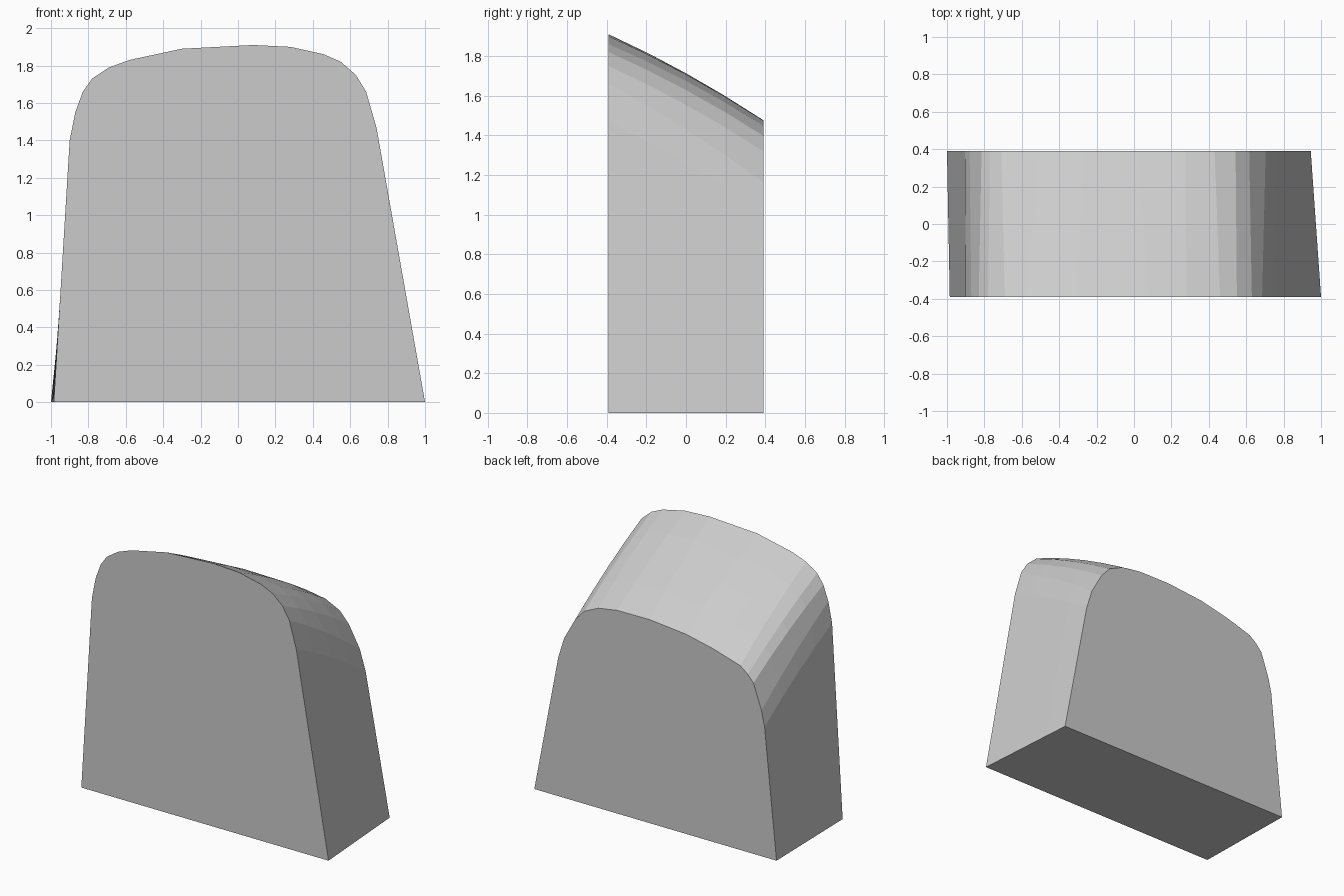
import bpy, bmesh

if "Cube" in bpy.data.objects:
    bpy.data.objects.remove(bpy.data.objects["Cube"])

# Front and back outlines (x, z), left foot over the crown to right foot
FRONT = [(-.985, 0), (-.90, 1.40), (-.87, 1.55), (-.83, 1.66), (-.78, 1.73), (-.69, 1.79),
         (-.58, 1.83), (-.30, 1.89), (.08, 1.91), (.28, 1.90), (.46, 1.86), (.55, 1.82),
         (.63, 1.75), (.685, 1.66), (.74, 1.47), (1.0, 0)]
BACK = [(-1.0, 0), (-.904, .947), (-.879, 1.057), (-.815, 1.24), (-.77, 1.29), (-.71, 1.337),
        (-.50, 1.40), (-.276, 1.449), (.02, 1.477), (.278, 1.475), (.431, 1.45), (.543, 1.398),
        (.616, 1.319), (.704, 1.163), (.752, 1.01), (.945, 0)]
HALF_DEPTH = 0.39
STEPS = 4
BULGE = 0.02

# Loft between the outlines, with a slight crown halfway along the sloping top
bm = bmesh.new()
rings = []
for i in range(STEPS + 1):
    t = i / STEPS
    ring = []
    for (x0, z0), (x1, z1) in zip(FRONT, BACK):
        z = z0 + (z1 - z0) * t
        if z > 0:
            z += BULGE * 4 * t * (1 - t)
        ring.append(bm.verts.new((x0 + (x1 - x0) * t, HALF_DEPTH * (2 * t - 1), z)))
    rings.append(ring)

n = len(FRONT)
for a, b in zip(rings, rings[1:]):
    for j in range(n):
        k = (j + 1) % n
        bm.faces.new((a[j], a[k], b[k], b[j]))

# Flat front and back ends
bm.faces.new(rings[0])
bm.faces.new(rings[-1])
bmesh.ops.recalc_face_normals(bm, faces=bm.faces)

mesh = bpy.data.meshes.new("rounded_block")
bm.to_mesh(mesh)
bm.free()
block = bpy.data.objects.new("rounded_block", mesh)
bpy.context.collection.objects.link(block)

# Single plain grey
grey = bpy.data.materials.new("light grey")
grey.diffuse_color = (0.6, 0.6, 0.6, 1)
grey.use_nodes = True
grey.node_tree.nodes["Principled BSDF"].inputs["Base Color"].default_value = grey.diffuse_color
mesh.materials.append(grey)
